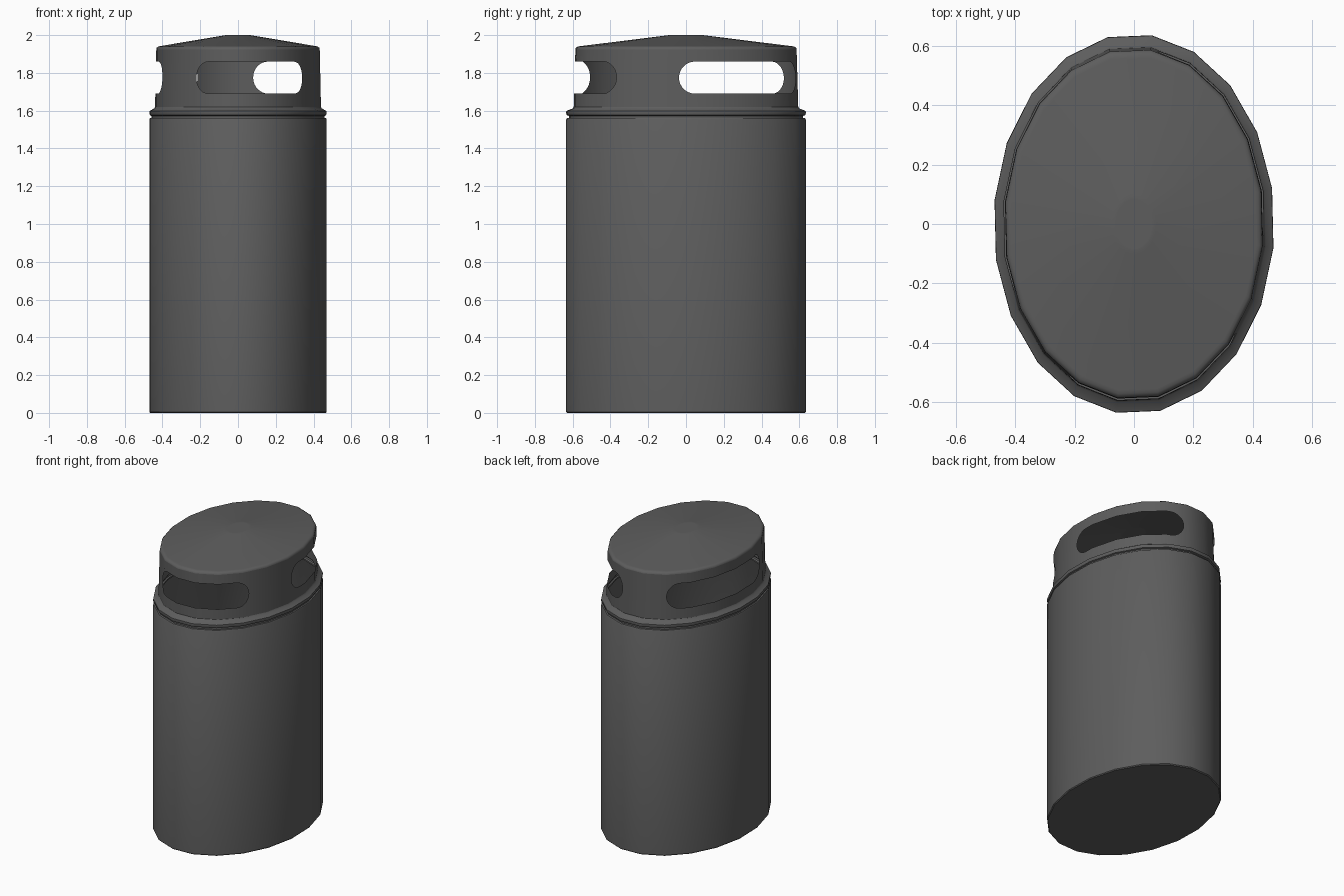
import bpy, bmesh, math

if "Cube" in bpy.data.objects:
    bpy.data.objects.remove(bpy.data.objects["Cube"])

A, B = 0.473, 0.64            # ellipse half axes
SIDES, STEP, OFFSET = 20, 18.0, 10.8
CORNERS = [OFFSET + STEP * i for i in range(SIDES)]

# Dark grey paint shared by all parts
PAINT = bpy.data.materials.new("dark_grey")
PAINT.diffuse_color = (0.11, 0.11, 0.11, 1)
PAINT.use_nodes = True
PAINT.node_tree.nodes["Principled BSDF"].inputs["Base Color"].default_value = PAINT.diffuse_color


def outline(t):
    """Point at parameter t (degrees) on the 20-sided ellipse outline."""
    n = (t - OFFSET) / STEP
    i = math.floor(n + 1e-9)
    f = max(0.0, n - i)
    p, q = (math.radians(OFFSET + STEP * j) for j in (i, i + 1))
    return (A * ((1 - f) * math.cos(p) + f * math.cos(q)),
            B * ((1 - f) * math.sin(p) + f * math.sin(q)))


def finish(name, bm, angle=35):
    bmesh.ops.remove_doubles(bm, verts=bm.verts, dist=1e-5)
    me = bpy.data.meshes.new(name)
    bm.to_mesh(me)
    bm.free()
    me.materials.append(PAINT)
    ob = bpy.data.objects.new(name, me)
    bpy.context.collection.objects.link(ob)
    bpy.ops.object.select_all(action='DESELECT')
    ob.select_set(True)
    bpy.context.view_layer.objects.active = ob
    bpy.ops.object.shade_smooth_by_angle(angle=math.radians(angle))
    return ob


def loft(name, profile, cap_bottom=False, cap_top=False, angle=35):
    """Stack scaled outlines; profile holds (scale, z) from bottom to top."""
    bm = bmesh.new()
    pts = [outline(t) for t in CORNERS]
    rings = [[bm.verts.new((x * k, y * k, z)) for x, y in pts] for k, z in profile]
    for lo, hi in zip(rings, rings[1:]):
        for i in range(SIDES):
            j = (i + 1) % SIDES
            bm.faces.new((lo[i], lo[j], hi[j], hi[i]))
    if cap_bottom:
        bm.faces.new(rings[0][::-1])
    if cap_top:
        bm.faces.new(rings[-1])
    return finish(name, bm, angle)


# Body and the grooved rim above it
loft("body", [(0.99, 0.0), (1.0, 0.006), (1.0, 1.553), (0.993, 1.56)], cap_bottom=True)
loft("rim", [(0.993, 1.56), (0.975, 1.562), (0.975, 1.572), (0.993, 1.576),
             (1.0, 1.588), (0.998, 1.598), (0.945, 1.612), (0.936, 1.62)])

# Hood wall with three round-ended slots
Z0, Z1, ZC, R = 1.62, 1.925, 1.775, 0.085
K0, K1 = 0.936, 0.922
SLOTS = [(-120.4, -38.6), (-3.6, 79.4), (119.2, 203.0)]


def arc_rate(t):
    """Length along the wall per degree."""
    r = math.radians(t)
    return 0.93 * math.hypot(A * math.sin(r), B * math.cos(r)) * math.pi / 180


def half_height(t):
    for s, e in SLOTS:
        for turn in (-360, 0, 360):
            u = t + turn
            if s <= u <= e:
                d = min((u - s) * arc_rate(s), (e - u) * arc_rate(e), R)
                return math.sqrt(max(0.0, R * R - (R - d) ** 2))
    return 0.0


columns = list(CORNERS)
for s, e in SLOTS:
    for n in range(8):
        d = R * (1 - math.cos(math.radians(90 * n / 7)))
        columns += [s + d / arc_rate(s), e - d / arc_rate(e)]
columns = sorted({round(c % 360, 4) for c in columns})

bm = bmesh.new()
cols = []
for t in columns:
    x, y = outline(t)
    h = half_height(t)
    col = []
    for z in (Z0, ZC - h, ZC + h, Z1):
        k = K0 + (K1 - K0) * (z - Z0) / (Z1 - Z0)
        col.append(bm.verts.new((x * k, y * k, z)))
    cols.append(col)
for c, d in zip(cols, cols[1:] + cols[:1]):
    for lo in (0, 2):
        bm.faces.new((c[lo], d[lo], d[lo + 1], c[lo + 1]))
wall = finish("hood_wall", bm).data

# Even shading around the wall
normals = []
for v in wall.vertices:
    nx, ny = v.co.x / A ** 2, v.co.y / B ** 2
    length = math.hypot(nx, ny)
    normals.append((nx / length, ny / length, 0.02))
wall.normals_split_custom_set_from_vertices(normals)

# Shallow lid with a small flat centre
loft("lid", [(0.922, 1.925), (0.918, 1.933), (0.9, 1.94), (0.88, 1.9416),
             (0.16, 1.9984), (0.14, 2.0), (0.13, 2.0)], cap_top=True, angle=60)
